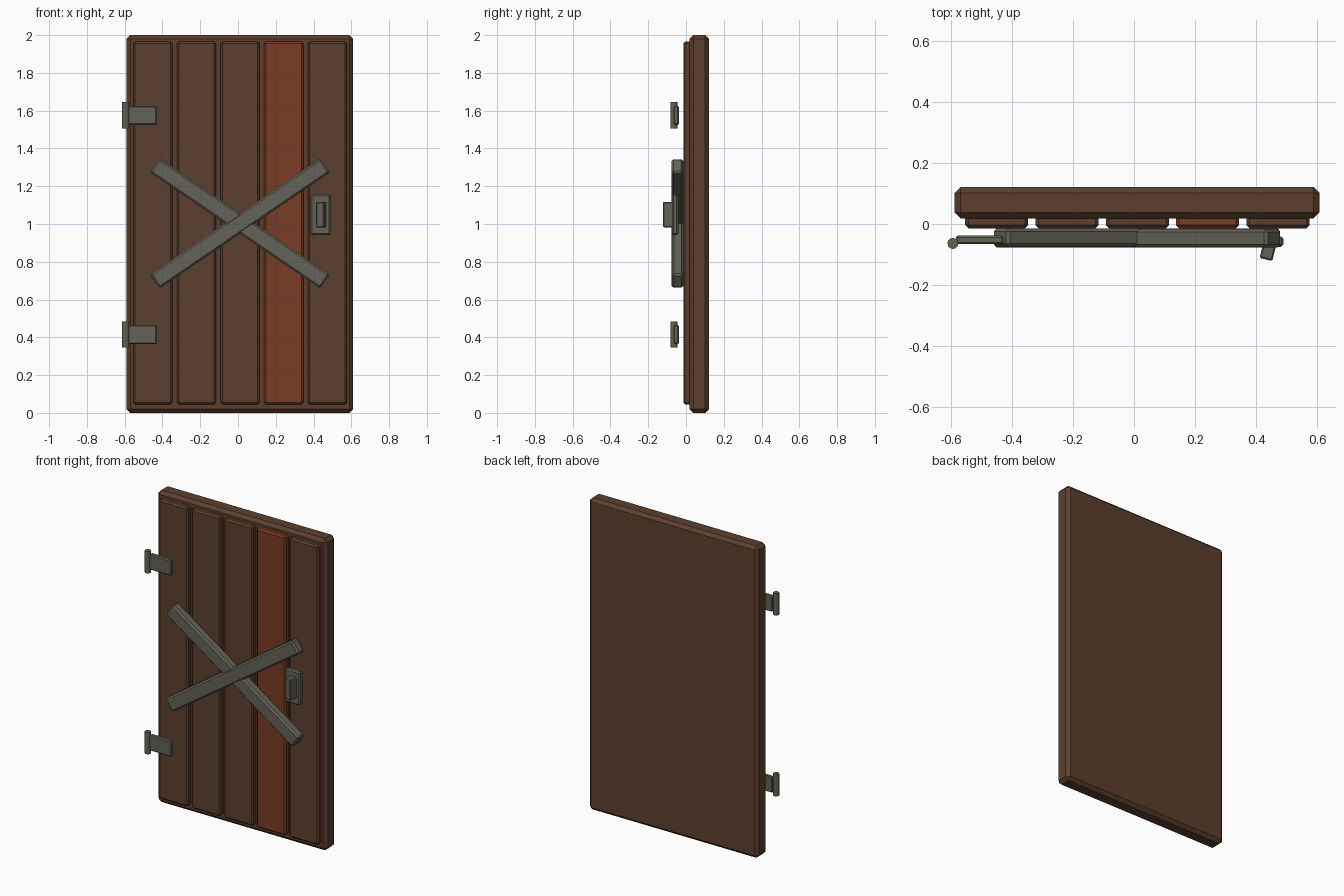
import bpy, bmesh, math
from mathutils import Matrix, Vector

if "Cube" in bpy.data.objects:
    bpy.data.objects.remove(bpy.data.objects["Cube"])


def material(name, rgb):
    m = bpy.data.materials.new(name)
    m.diffuse_color = (*rgb, 1.0)
    m.use_nodes = True
    m.node_tree.nodes["Principled BSDF"].inputs["Base Color"].default_value = m.diffuse_color
    return m


WOOD = material("brown wood", (0.107, 0.051, 0.026))
RED_WOOD = material("reddish wood", (0.195, 0.045, 0.018))
METAL = material("grey metal", (0.127, 0.127, 0.098))


def finish(name, bm, mat, matrix):
    mesh = bpy.data.meshes.new(name)
    bmesh.ops.recalc_face_normals(bm, faces=bm.faces)
    bm.to_mesh(mesh)
    bm.free()
    mesh.materials.append(mat)
    obj = bpy.data.objects.new(name, mesh)
    obj.matrix_world = matrix
    bpy.context.collection.objects.link(obj)
    return obj


def box(name, centre, size, mat, bevel, turn=0.0, axis="Y"):
    """Chamfered box, optionally turned about one axis."""
    bm = bmesh.new()
    bmesh.ops.create_cube(bm, size=1.0)
    bmesh.ops.scale(bm, vec=Vector(size), verts=bm.verts)
    bmesh.ops.bevel(bm, geom=bm.edges[:], offset=bevel, segments=1, affect="EDGES")
    m = Matrix.Translation(centre) @ Matrix.Rotation(turn, 4, axis)
    return finish(name, bm, mat, m)


def pin(name, centre, radius, height):
    bm = bmesh.new()
    bmesh.ops.create_cone(bm, cap_ends=True, segments=12, radius1=radius,
                          radius2=radius, depth=height)
    return finish(name, bm, METAL, Matrix.Translation(centre))


# Door slab
box("door_slab", (0.01, 0.07, 1.0), (1.20, 0.103, 2.0), WOOD, 0.02)

# Five front planks, one of them reddish
for i in range(5):
    box(f"plank_{i + 1}", (-0.451 + i * 0.231, 0.011, 1.005), (0.207, 0.05, 1.92),
        RED_WOOD if i == 3 else WOOD, 0.01)

# Crossed metal braces
for name, y, sign in (("brace_falling", -0.044, 1), ("brace_rising", -0.047, -1)):
    box(name, (0.01, y, 1.003), (1.09, 0.06, 0.09), METAL, 0.01,
        sign * math.radians(34.3))

# Hinges: leaf and pin
for name, z in (("upper", 1.575), ("lower", 0.415)):
    box(f"{name}_hinge_leaf", (-0.507, -0.052, z), (0.155, 0.028, 0.10), METAL, 0.006)
    pin(f"{name}_hinge_pin", (-0.595, -0.064, z), 0.018, 0.14)

# Lock plate and turned handle
box("lock_plate", (0.438, -0.058, 1.048), (0.106, 0.034, 0.215), METAL, 0.008)
box("handle", (0.44, -0.09, 1.05), (0.043, 0.055, 0.135), METAL, 0.005,
    -0.25, "Z")
